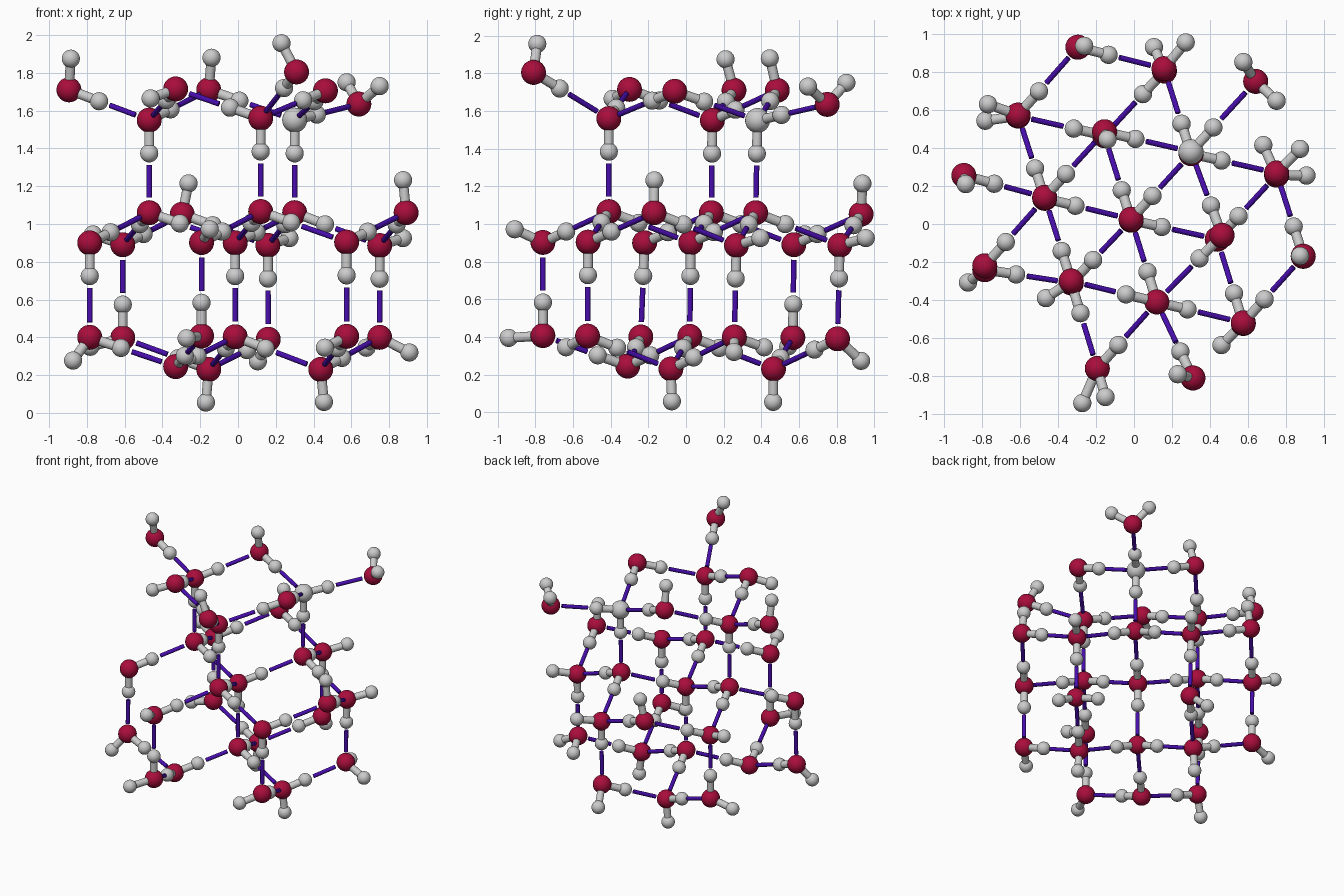
import bpy, bmesh, math
from mathutils import Vector, Matrix

if "Cube" in bpy.data.objects:
    bpy.data.objects.remove(bpy.data.objects["Cube"])

R_O, R_H, R_STICK, R_LINK, OH = 0.066, 0.048, 0.026, 0.0145, 0.176


def material(name, rgb):
    m = bpy.data.materials.new(name)
    m.diffuse_color = (*rgb, 1)
    m.use_nodes = True
    m.node_tree.nodes["Principled BSDF"].inputs["Base Color"].default_value = m.diffuse_color
    return m


RED = material("crimson", (0.40, 0.004, 0.045))
VIOLET = material("violet", (0.065, 0.004, 0.42))


def mesh(name, build, mat=None):
    bm = bmesh.new()
    build(bm)
    me = bpy.data.meshes.new(name)
    bm.to_mesh(me)
    bm.free()
    me.shade_smooth()
    me.set_sharp_from_angle(angle=math.radians(40))
    if mat:
        me.materials.append(mat)
    return me


def ball(r):
    return lambda bm: bmesh.ops.create_uvsphere(bm, u_segments=28, v_segments=16, radius=r)


def rod(r):
    return lambda bm: bmesh.ops.create_cone(bm, cap_ends=True, segments=20, radius1=r, radius2=r, depth=1)


BIG = mesh("big_ball", ball(R_O), RED)
BIG_GREY = mesh("big_grey_ball", ball(R_O))
SMALL = mesh("small_ball", ball(R_H))
STICK = mesh("stick", rod(R_STICK))
LINK = mesh("link", rod(R_LINK), VIOLET)


def place(name, me, matrix):
    ob = bpy.data.objects.new(name, me)
    ob.matrix_world = matrix
    bpy.context.collection.objects.link(ob)


def place_rod(name, me, a, b):
    d = b - a
    place(name, me, Matrix.Translation((a + b) / 2) @ d.to_track_quat('Z', 'Y').to_matrix().to_4x4()
          @ Matrix.Diagonal((1, 1, d.length, 1)))


# Large atoms, layer by layer (t = top, m/n = middle, b = bottom)
top = {
    "tA": (-.895, .255, 1.71), "tB": (-.47, .14, 1.55), "tC": (-.33, -.30, 1.715),
    "tD": (-.155, .485, 1.71), "tE": (.12, -.41, 1.56), "tF": (.31, -.81, 1.805),
    "tG": (.30, .38, 1.55), "tH": (.463, -.06, 1.705), "tI": (.64, .75, 1.635)}
middle = {
    "m1": (-.47, .135, 1.06), "m2": (-.295, .93, 1.052), "m3": (.12, -.41, 1.066),
    "m4": (.30, .37, 1.06), "m5": (.89, -.17, 1.06),
    "n0": (-.015, .025, .90), "n1": (-.193, -.76, .902), "n2": (.575, -.52, .904),
    "n3": (-.785, -.22, .90), "n4": (.75, .268, .886), "n5": (-.61, .573, .89), "n6": (.158, .817, .887)}
bottom = {
    "b0": (-.015, .02, .403), "b1": (-.193, -.76, .407), "b2": (.575, -.523, .405),
    "b3": (-.785, -.24, .40), "b4": (.75, .257, .40), "b5": (-.61, .568, .397), "b6": (.16, .805, .39),
    "bC": (-.33, -.31, .245), "bD": (-.155, .465, .23), "bH": (.438, -.08, .23)}
O = {k: Vector(v) for layer in (top, middle, bottom) for k, v in layer.items()}

# Which atom points a small atom at which neighbour
donors = """tA-tB tB-tD tB-m1 tC-tB tD-tG tE-tC tE-m3 tF-tE tG-tI tG-m4 tH-tE tH-tG
m1-n5 m1-n0 m2-n6 m3-n0 m3-n2 m4-n6 m4-n4 m5-n4 n0-m4 n0-b0 n1-m3 n2-m5 n2-b2 n3-m1 n3-b3
n4-b4 n5-m2 n6-b6 b0-bD b0-bH b1-n1 b2-bH b3-bC b5-n5 b6-bD bC-b1 bC-b0 bD-b5 bH-b4""".split()

# Small atoms on the outside that point at nothing
free_upper = [
    ("tA", -.885, .21, 1.875), ("tC", -.463, -.39, 1.665), ("tD", -.14, .445, 1.88),
    ("tF", .23, -.79, 1.957), ("tI", .575, .852, 1.75), ("tI", .75, .648, 1.73),
    ("m2", -.262, .937, 1.215), ("m5", .874, -.168, 1.232), ("n1", -.15, -.91, .972),
    ("n4", .873, .395, .925), ("n5", -.768, .63, .945), ("n6", .272, .955, .925)]
free_lower = [
    ("b1", -.272, -.942, .395), ("b2", .46, -.637, .345), ("b3", -.873, -.308, .277),
    ("b4", .907, .255, .32), ("b4", .68, .415, .345), ("b5", -.782, .543, .35),
    ("b6", .105, .93, .273), ("bD", -.17, .463, .055), ("bH", .455, -.075, .058)]


def small_atom(o, h):
    place("small_atom", SMALL, Matrix.Translation(h))
    place_rod("atom_stick", STICK, O[o], h)


for key, p in O.items():
    place("large_atom", BIG_GREY if key == "tG" else BIG, Matrix.Translation(p))

for pair in donors:
    a, b = pair.split("-")
    d = (O[b] - O[a]).normalized()
    h = O[a] + d * OH
    small_atom(a, h)
    place_rod("weak_bond", LINK, h + d * 0.063, O[b] - d * 0.08)

for o, x, y, z in free_upper + free_lower:
    small_atom(o, Vector((x, y, z)))
